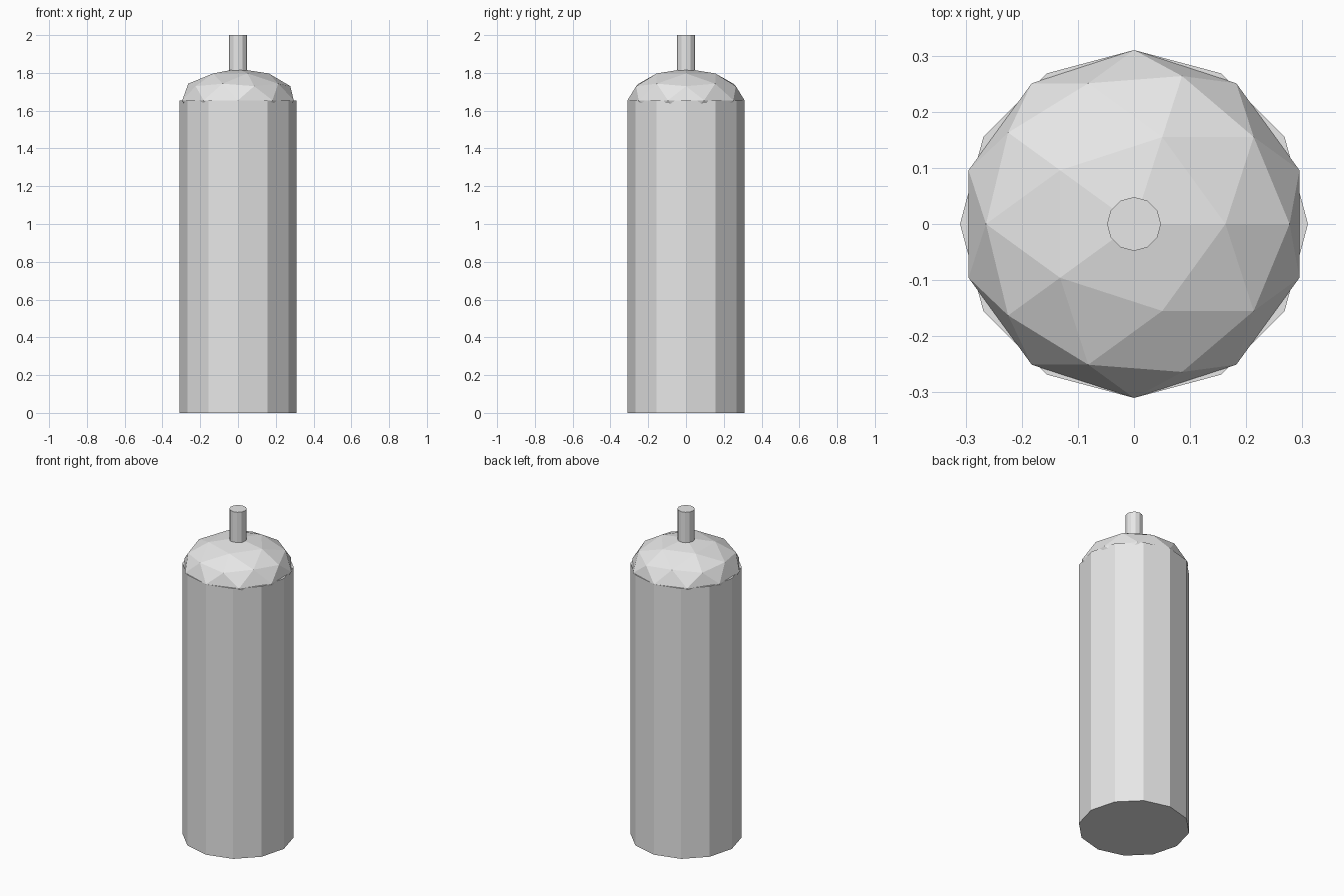
import bpy

cube = bpy.data.objects.get("Cube")
if cube:
    bpy.data.objects.remove(cube, do_unlink=True)

SIDES = 12
RADIUS = 0.31
SHOULDER = 1.655   # height where body meets dome
DOME_RISE = 0.167
STEM_RADIUS = 0.048

# Single plain metal colour
metal = bpy.data.materials.new("light_grey_metal")
metal.use_nodes = True
colour = (0.8, 0.8, 0.8, 1.0)
metal.diffuse_color = colour
metal.node_tree.nodes["Principled BSDF"].inputs["Base Color"].default_value = colour


def finish(name):
    obj = bpy.context.object
    obj.name = obj.data.name = name
    obj.data.materials.append(metal)
    bpy.ops.object.transform_apply(location=False, rotation=False, scale=True)
    bpy.ops.object.shade_flat()
    return obj


def cylinder(name, radius, bottom, top):
    bpy.ops.mesh.primitive_cylinder_add(
        vertices=SIDES, radius=radius, depth=top - bottom,
        location=(0, 0, (bottom + top) / 2))
    return finish(name)


# Tall faceted body and thin outlet stem
cylinder("tank_body", RADIUS, 0, SHOULDER)
cylinder("outlet_stem", STEM_RADIUS, SHOULDER + 0.05, 2)

# Flattened faceted dome sunk into the top of the body
bpy.ops.mesh.primitive_ico_sphere_add(subdivisions=2, radius=1, location=(0, 0, SHOULDER))
bpy.context.object.scale = (RADIUS, RADIUS, DOME_RISE)
finish("domed_shoulder")
